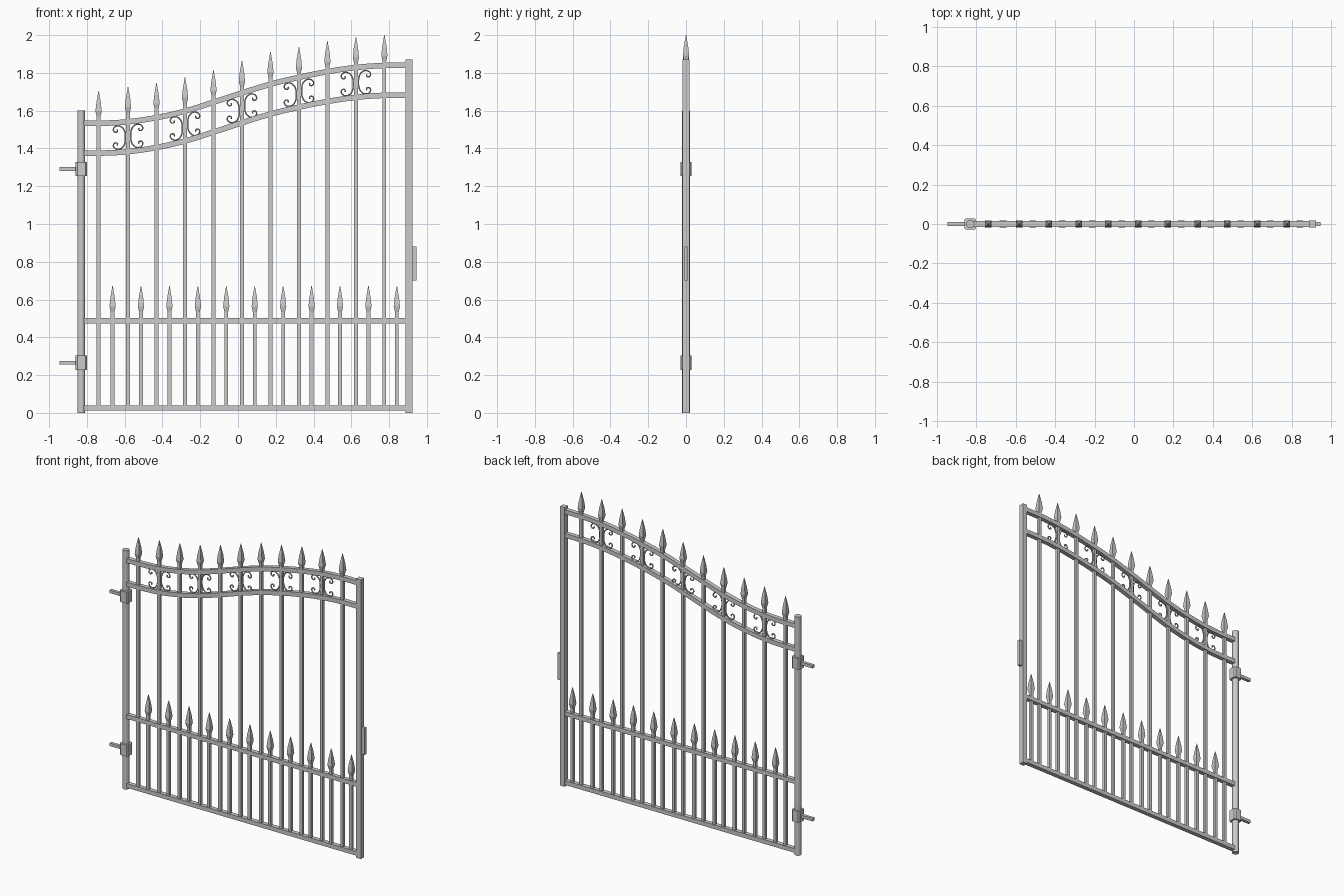
import bpy, bmesh
from math import pi, cos, sin, sqrt
from mathutils import Vector

if "Cube" in bpy.data.objects:
    bpy.data.objects.remove(bpy.data.objects["Cube"])


def mesh_object(name, bm):
    bmesh.ops.recalc_face_normals(bm, faces=bm.faces[:])
    me = bpy.data.meshes.new(name)
    bm.to_mesh(me)
    bm.free()
    ob = bpy.data.objects.new(name, me)
    bpy.context.collection.objects.link(ob)
    return ob


def lathe(name, x, profile, sides=4):
    """Closed stack of rings around a vertical axis; profile = (half width, z)."""
    bm = bmesh.new()
    rings = []
    for w, z in profile:
        r = w / cos(pi / sides)
        rings.append([bm.verts.new((x + r * cos((k + .5) * 2 * pi / sides),
                                    r * sin((k + .5) * 2 * pi / sides), z))
                      for k in range(sides)])
    for a, b in zip(rings, rings[1:]):
        for k in range(sides):
            j = (k + 1) % sides
            bm.faces.new((a[k], a[j], b[j], b[k]))
    bm.faces.new(rings[0][::-1])
    bm.faces.new(rings[-1])
    return mesh_object(name, bm)


def box(name, x0, x1, y, z0, z1, bevel=0):
    bm = bmesh.new()
    bmesh.ops.create_cube(bm, size=1)
    for v in bm.verts:
        v.co = Vector((x0 + (v.co.x + .5) * (x1 - x0), v.co.y * 2 * y,
                       z0 + (v.co.z + .5) * (z1 - z0)))
    if bevel:
        upright = [e for e in bm.edges
                   if abs(e.verts[0].co.z - e.verts[1].co.z) > 1e-4]
        bmesh.ops.bevel(bm, geom=upright, offset=bevel, segments=1,
                        affect='EDGES')
    return mesh_object(name, bm)


def sweep_bar(name, points, half, steps=6, square=False):
    """Square or round bar through (x, z) points in the gate plane."""
    cu = bpy.data.curves.new(name, 'CURVE')
    cu.dimensions = '3D'
    cu.bevel_depth = half * sqrt(2) if square else half
    cu.bevel_resolution = 0 if square else 1
    cu.resolution_u = steps
    cu.use_fill_caps = True
    sp = cu.splines.new('BEZIER')
    sp.bezier_points.add(len(points) - 1)
    for p, (x, z) in zip(sp.bezier_points, points):
        p.co = (x, 0, z)
        p.handle_left_type = p.handle_right_type = 'AUTO'
        p.tilt = pi / 4 if square else 0
    ob = bpy.data.objects.new(name, cu)
    bpy.context.collection.objects.link(ob)
    return ob


def spear_bar(name, x, tip, r=.0098):
    lathe(name, x, [(r, .03), (r, tip - .13)])
    lathe(name + "_spear", x, [(.009, tip - .142), (.0165, tip - .108),
                               (.0115, tip - .06), (.001, tip)])


# posts: round on the hinge side, square on the latch side
lathe("hinge_post", -.83, [(.0205, 0), (.0205, 1.6)], 16)
lathe("latch_post", .905, [(.0175, 0), (.0175, 1.87)])

# straight rails
for name, z in (("bottom_rail", .026), ("middle_rail", .488)):
    box(name, -.815, .89, .0145, z - .014, z + .014)

# swept top rails
sweep = [(-.815, 1.533), (-.7, 1.534), (-.585, 1.541), (-.433, 1.563),
         (-.283, 1.597), (-.135, 1.643), (.018, 1.693), (.168, 1.739),
         (.32, 1.776), (.47, 1.806), (.62, 1.828), (.77, 1.839), (.89, 1.84)]
DROP = .158
sweep_bar("upper_rail", sweep, .0145, 4, True)
sweep_bar("lower_top_rail", [(x, z - DROP) for x, z in sweep], .0145, 4, True)


def sweep_z(x):
    for (x0, z0), (x1, z1) in zip(sweep, sweep[1:]):
        if x <= x1:
            return z0 + (z1 - z0) * (x - x0) / (x1 - x0)


def bar_x(i):
    return -.738 + .1508 * i + (.005 if i else 0)


# tall and short spear-topped bars
tips = [1.705, 1.727, 1.747, 1.777, 1.815, 1.865,
        1.912, 1.937, 1.968, 1.99, 2.0]
for i, tip in enumerate(tips):
    spear_bar(f"tall_bar_{i}", bar_x(i), tip)
    spear_bar(f"short_bar_{i}", -.664 + .1505 * i, .672)

# C scrolls either side of every second tall bar
half = [(.014, 0), (.017, .03), (.032, .054), (.055, .062), (.074, .052),
        (.077, .037), (.067, .028), (.056, .034), (.058, .042)]
c_shape = [(x, -z) for x, z in half[:0:-1]] + half
for i in range(1, 11, 2):
    bx = bar_x(i)
    for side, label in ((-1, "left"), (1, "right")):
        cz = sweep_z(bx + side * .045) - DROP / 2 - .002
        sweep_bar(f"scroll_{label}_{i}",
                  [(bx + side * x, cz + z) for x, z in c_shape], .0042, 4)

# hinges: collar block and pin
for label, z in (("lower", .266), ("upper", 1.291)):
    box(f"{label}_hinge_block", -.859, -.8, .029, z - .038, z + .038, .008)
    box(f"{label}_hinge_pin", -.945, -.85, .01, z - .0105, z + .0095)

# latch plate
box("latch_plate", .91, .945, .009, .70, .88)

# turn swept bars into meshes and smooth the round parts
bpy.ops.object.select_all(action='SELECT')
bpy.context.view_layer.objects.active = bpy.data.objects["upper_rail"]
bpy.ops.object.convert(target='MESH')
bpy.ops.object.select_all(action='SELECT')
bpy.ops.object.shade_smooth_by_angle(angle=.62)
for ob in bpy.data.objects:
    if "spear" in ob.name:
        ob.data.shade_flat()
